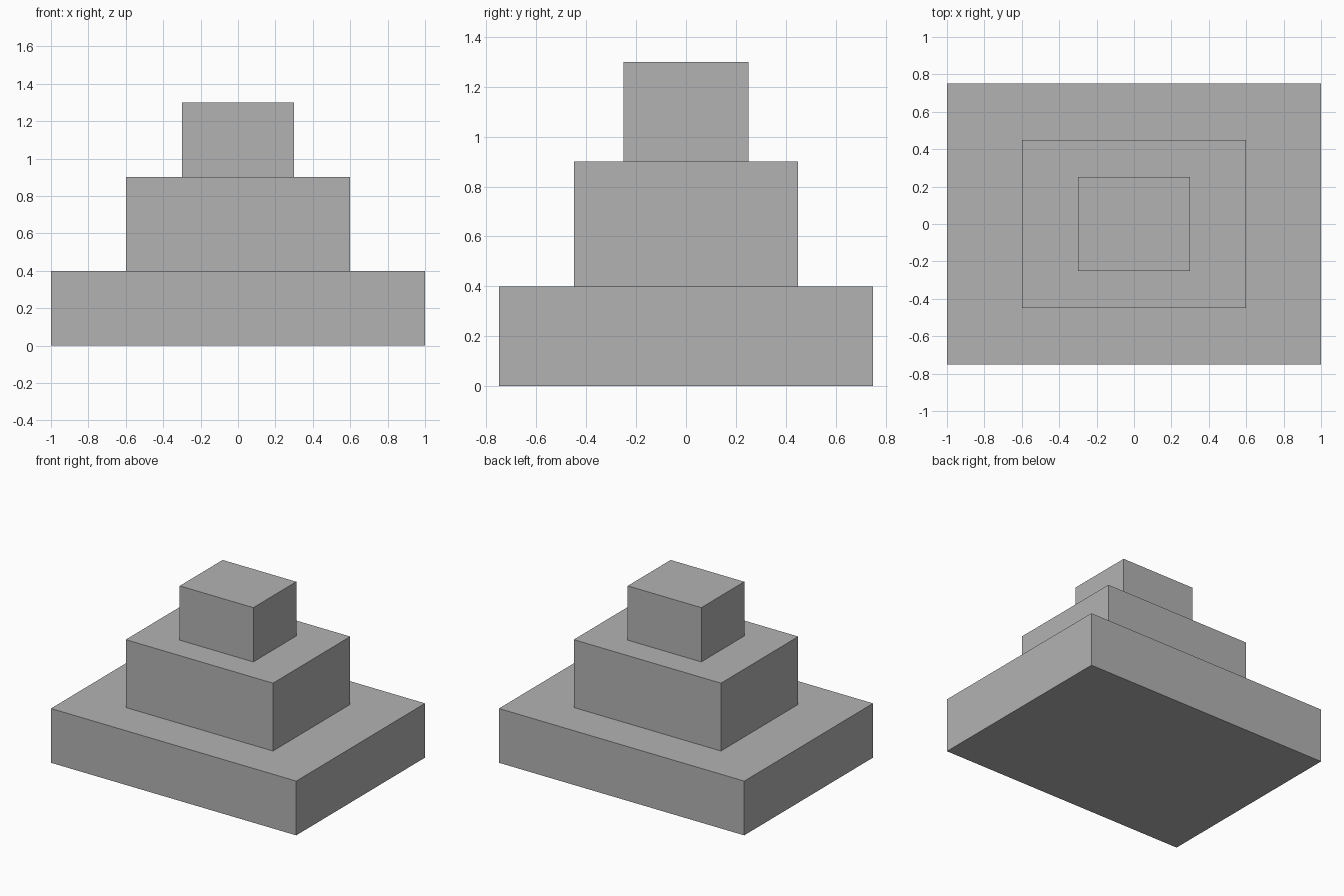
import bpy

# Remove the default object
cube = bpy.data.objects.get("Cube")
if cube:
    bpy.data.objects.remove(cube, do_unlink=True)

# Single plain grey material
grey = bpy.data.materials.new("plain_grey")
grey.use_nodes = True
colour = (0.45, 0.45, 0.45, 1.0)
grey.diffuse_color = colour
grey.node_tree.nodes["Principled BSDF"].inputs["Base Color"].default_value = colour


def add_block(name, width, depth, height, bottom):
    """Add a flat-sided block resting at the given height."""
    bpy.ops.mesh.primitive_cube_add(size=1, location=(0, 0, bottom + height / 2))
    block = bpy.context.object
    block.name = name
    block.scale = (width, depth, height)
    bpy.ops.object.transform_apply(location=False, rotation=False, scale=True)
    block.data.materials.append(grey)
    return bottom + height


# Three tiers, each standing on the one beneath
tiers = [
    ("base_tier", 2.0, 1.5, 0.4),
    ("middle_tier", 1.2, 0.9, 0.5),
    ("top_tier", 0.6, 0.5, 0.4),
]
level = 0.0
for name, width, depth, height in tiers:
    level = add_block(name, width, depth, height, level)
